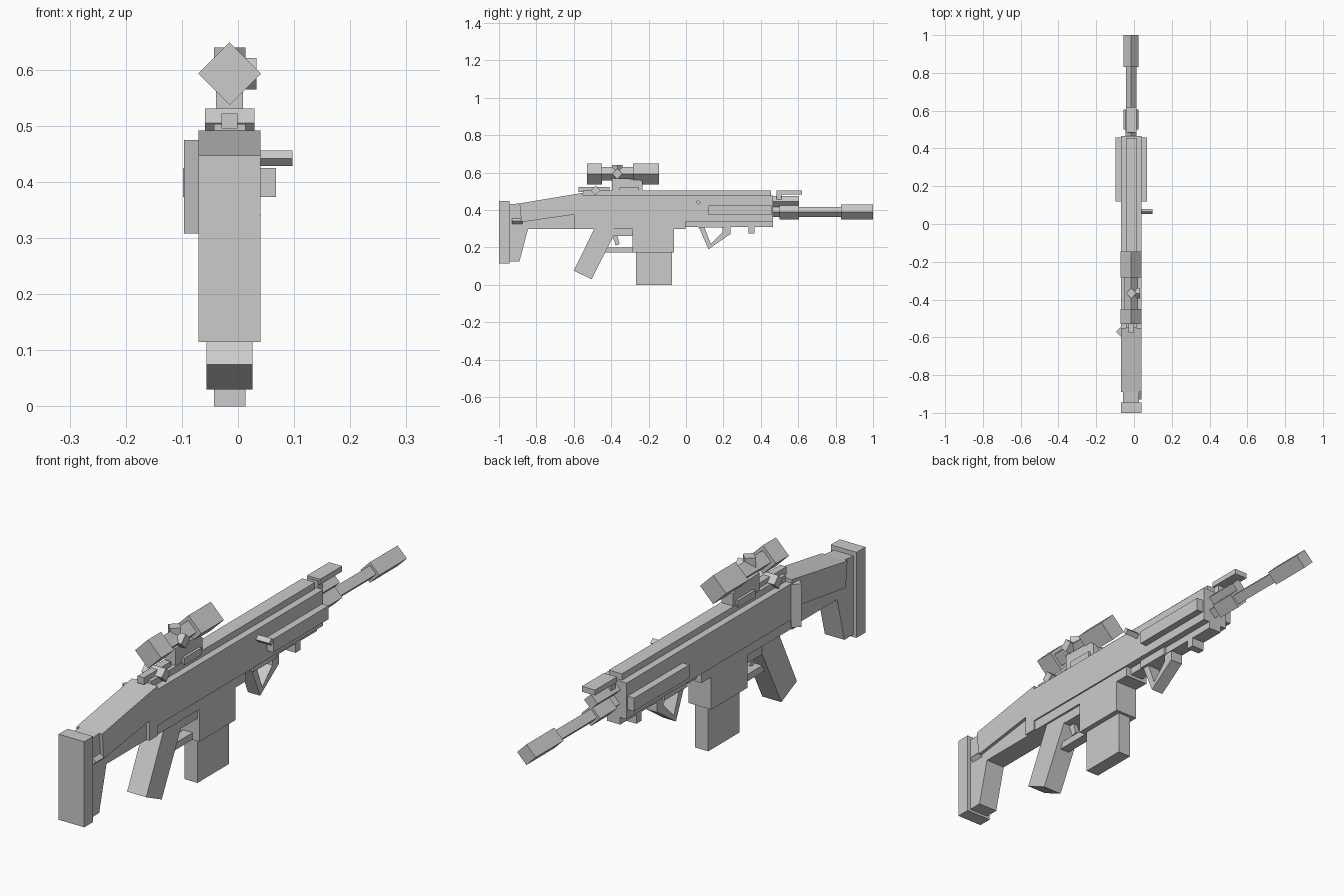
import bpy, bmesh

CX = -0.015  # centre plane of the rifle (the charging handle offsets the overall centring)


def prism(name, axis, pts, a, b):
    """Extrude a 2D profile along an axis: x -> (y,z), y -> (x,z), z -> (x,y)."""
    def place(p, t):
        return {'x': (t, p[0], p[1]), 'y': (p[0], t, p[1]), 'z': (p[0], p[1], t)}[axis]
    bm = bmesh.new()
    lo = [bm.verts.new(place(p, a)) for p in pts]
    hi = [bm.verts.new(place(p, b)) for p in pts]
    n = len(pts)
    bm.faces.new(lo)
    bm.faces.new(hi)
    for i in range(n):
        bm.faces.new((lo[i], lo[(i + 1) % n], hi[(i + 1) % n], hi[i]))
    bmesh.ops.recalc_face_normals(bm, faces=bm.faces)
    me = bpy.data.meshes.new(name)
    bm.to_mesh(me)
    bm.free()
    ob = bpy.data.objects.new(name, me)
    bpy.context.collection.objects.link(ob)
    return ob


def plate(name, half, pts):
    """Side profile (y,z) extruded symmetrically about the centre plane."""
    return prism(name, 'x', pts, CX - half, CX + half)


def box(name, half, y0, y1, z0, z1):
    return plate(name, half, [(y0, z0), (y1, z0), (y1, z1), (y0, z1)])


def diamond(name, axis, c, r, a, b):
    """Four-sided low-poly cylinder standing on its corner."""
    u, v = c
    return prism(name, axis, [(u - r, v), (u, v - r), (u + r, v), (u, v + r)], a, b)


# Stock
box("butt_pad", 0.055, -1.0, -0.945, 0.115, 0.447)
plate("stock_core", 0.042, [(-0.945, 0.125), (-0.89, 0.125), (-0.845, 0.298), (-0.56, 0.298),
                            (-0.56, 0.44), (-0.89, 0.435), (-0.945, 0.43)])
plate("cheek_rest", 0.055, [(-0.88, 0.335), (-0.60, 0.375), (-0.60, 0.298), (-0.55, 0.298),
                            (-0.55, 0.492), (-0.89, 0.435)])
diamond("sling_loop", 'y', (0.026, 0.34), 0.015, -0.93, -0.875)
diamond("stock_hinge", 'z', (-0.07, -0.57), 0.026, 0.308, 0.475)

# Receiver and handguard
box("receiver", 0.055, -0.55, 0.465, 0.338, 0.478)
box("top_rail", 0.028, -0.55, 0.455, 0.478, 0.503)
box("lower_receiver", 0.049, -0.55, -0.003, 0.298, 0.338)
box("trigger_housing", 0.040, -0.45, -0.28, 0.26, 0.298)
box("bottom_rail", 0.028, -0.003, 0.465, 0.31, 0.338)
for side, name in ((-1, "left_side_rail"), (1, "right_side_rail")):
    prism(name, 'x', [(0.12, 0.373), (0.458, 0.373), (0.458, 0.425), (0.12, 0.425)],
          CX + side * 0.05, CX + side * 0.083)
diamond("charging_handle", 'x', (0.066, 0.442), 0.014, 0.03, 0.097)

# Magazine, grip and trigger
box("magazine_well", 0.049, -0.285, -0.063, 0.172, 0.30)
box("magazine", 0.028, -0.267, -0.075, 0.0, 0.18)
plate("pistol_grip", 0.041, [(-0.49, 0.30), (-0.60, 0.075), (-0.505, 0.03), (-0.385, 0.265), (-0.385, 0.30)])
box("trigger_guard", 0.02, -0.45, -0.28, 0.173, 0.2)
plate("trigger", 0.010, [(-0.395, 0.265), (-0.368, 0.265), (-0.355, 0.218), (-0.376, 0.211)])

# Folding foregrip under the handguard
box("foregrip_mount", 0.036, 0.065, 0.205, 0.306, 0.34)
plate("foregrip_rear_leg", 0.026, [(0.068, 0.31), (0.098, 0.31), (0.137, 0.206), (0.12, 0.19)])
plate("foregrip_front_leg", 0.026, [(0.12, 0.19), (0.135, 0.22), (0.20, 0.285), (0.235, 0.285), (0.235, 0.27)])
box("foregrip_catch", 0.026, 0.195, 0.237, 0.27, 0.31)
box("rail_stop", 0.028, 0.335, 0.365, 0.275, 0.315)

# Barrel group
diamond("barrel", 'y', (CX, 0.39), 0.027, 0.45, 0.85)
diamond("muzzle_device", 'y', (CX, 0.39), 0.04, 0.83, 1.0)
diamond("barrel_collar", 'y', (CX, 0.39), 0.04, 0.50, 0.605)
diamond("gas_tube", 'y', (CX, 0.445), 0.029, 0.45, 0.605)
box("front_sight_post", 0.020, 0.483, 0.51, 0.455, 0.495)
box("front_sight", 0.028, 0.485, 0.62, 0.482, 0.503)

# Rear sight
box("rear_sight", 0.014, -0.575, -0.41, 0.495, 0.522)
diamond("rear_sight_knob", 'x', (-0.483, 0.505), 0.026, CX - 0.044, CX + 0.044)

# Scope
SZ = 0.593
diamond("scope_eyepiece", 'y', (CX, SZ), 0.056, -0.53, -0.45)
diamond("scope_tube", 'y', (CX, SZ), 0.036, -0.46, -0.27)
diamond("scope_objective", 'y', (CX, SZ), 0.056, -0.283, -0.145)
diamond("scope_side_knob", 'x', (-0.367, SZ), 0.028, CX, 0.033)
diamond("scope_top_knob", 'z', (CX, -0.367), 0.028, SZ, 0.64)
plate("scope_mount", 0.024, [(-0.395, 0.495), (-0.232, 0.495), (-0.232, 0.55), (-0.25, 0.565), (-0.395, 0.57)])
box("scope_mount_clamp", 0.034, -0.355, -0.25, 0.492, 0.52)
